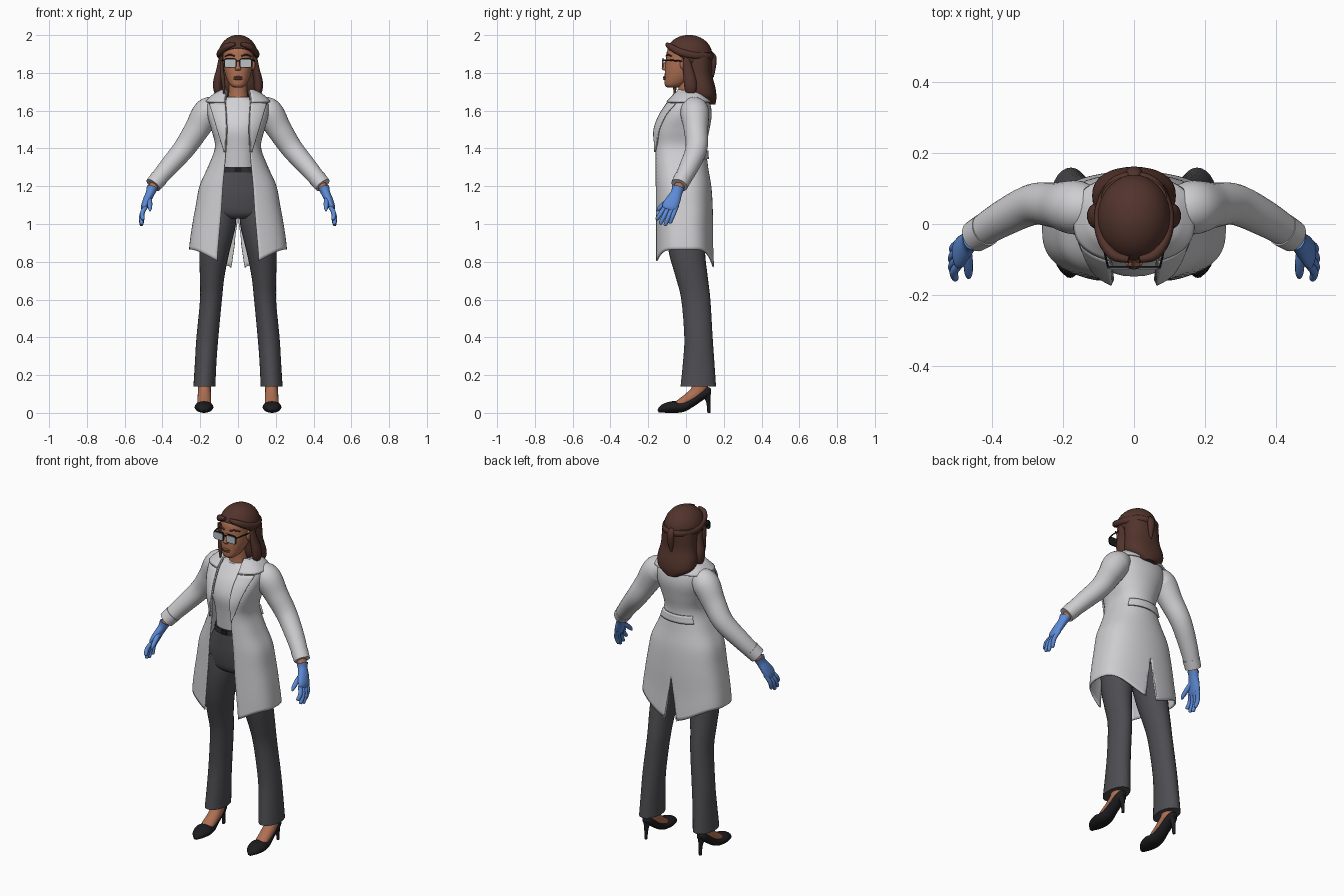
import bpy, bmesh, math
from mathutils import Vector, Matrix

cube = bpy.data.objects.get("Cube")
if cube:
    bpy.data.objects.remove(cube, do_unlink=True)


def material(name, colour):
    mat = bpy.data.materials.new(name)
    mat.use_nodes = True
    rgba = (*colour, 1)
    mat.diffuse_color = rgba
    shader = next(n for n in mat.node_tree.nodes if n.type == 'BSDF_PRINCIPLED')
    shader.inputs["Base Color"].default_value = rgba
    return mat


COAT = material("coat_white", (.62, .61, .63))
SHIRT = material("shirt_white", (.65, .64, .66))
TROUSER = material("charcoal", (.075, .073, .082))
BLACK = material("black", (.012, .012, .014))
GLOVE = material("glove_blue", (.11, .26, .68))
SKIN = material("skin", (.42, .16, .085))
HAIR = material("hair_brown", (.085, .034, .025))
LENS = material("lens_grey", (.5, .54, .56))
LIPS = material("lip_brown", (.27, .085, .055))
BELT = material("belt_grey", (.03, .03, .034))


def finish(bm, name, mat, mirror=False, thickness=0):
    """Turn a bmesh into a smooth object with optional mirror and thickness."""
    bmesh.ops.recalc_face_normals(bm, faces=bm.faces)
    mesh = bpy.data.meshes.new(name)
    bm.to_mesh(mesh)
    bm.free()
    mesh.materials.append(mat)
    mesh.shade_smooth()
    mesh.set_sharp_from_angle(angle=math.radians(45))
    obj = bpy.data.objects.new(name, mesh)
    bpy.context.scene.collection.objects.link(obj)
    if mirror:
        mod = obj.modifiers.new("mirror", 'MIRROR')
        mod.merge_threshold = .0005
    if thickness:
        mod = obj.modifiers.new("thickness", 'SOLIDIFY')
        mod.thickness = thickness
        mod.offset = 0
    return obj


def spline(keys, t):
    """Smooth value through a list of number tuples."""
    last = len(keys) - 1
    i = min(int(t), last - 1)
    f = t - i
    a, b, c, d = (keys[min(max(i + k, 0), last)] for k in (-1, 0, 1, 2))
    return [q + f * ((r - p) / 2 + f * (p - 2.5 * q + 2 * r - s / 2 + f * (1.5 * (q - r) + (s - p) / 2)))
            for p, q, r, s in zip(a, b, c, d)]


def loft(name, keys, mat, ref=None, mirror=False, steps=4, sides=20, power=1):
    """Skin ellipses (x, y, z, width, depth); level rings, or rings across the path if ref is given."""
    count = (len(keys) - 1) * steps
    rings = [spline(keys, k / steps) for k in range(count + 1)]
    pts = [Vector(r[:3]) for r in rings]
    bm = bmesh.new()
    loops = []
    for k, r in enumerate(rings):
        u, v = Vector((1, 0, 0)), Vector((0, 1, 0))
        if ref:
            t = (pts[min(k + 1, count)] - pts[max(k - 1, 0)]).normalized()
            v = Vector(ref)
            v = (v - t * v.dot(t)).normalized()
            u = v.cross(t)
        loop = []
        for s in range(sides):
            c, n = math.cos(math.tau * s / sides), math.sin(math.tau * s / sides)
            c, n = (math.copysign(abs(w) ** power, w) for w in (c, n))
            loop.append(bm.verts.new(pts[k] + u * r[3] * c + v * r[4] * n))
        loops.append(loop)
    for a, b in zip(loops, loops[1:]):
        for s in range(sides):
            bm.faces.new((a[s - 1], a[s], b[s], b[s - 1]))
    bm.faces.new(loops[0])
    bm.faces.new(loops[-1])
    return finish(bm, name, mat, mirror)


def body(rows):
    """Rows of (z, front y, back y, half width) as ring keys on the centre line."""
    return [(0, (f + b) / 2, z, w, (b - f) / 2) for z, f, b, w in rows]


def ball(name, loc, size, mat, mirror=False):
    bm = bmesh.new()
    bmesh.ops.create_uvsphere(bm, u_segments=20, v_segments=12, radius=1,
                              matrix=Matrix.Translation(loc) @ Matrix.Diagonal((*size, 1)))
    return finish(bm, name, mat, mirror)


def plate(name, loc, size, mat, mirror=True, bevel=0):
    bm = bmesh.new()
    bmesh.ops.create_cube(bm, size=1, matrix=Matrix.Translation(loc) @ Matrix.Diagonal((*size, 1)))
    if bevel:
        edges = [e for e in bm.edges if abs(e.verts[0].co.y - e.verts[1].co.y) > 1e-4]
        bmesh.ops.bevel(bm, geom=edges, offset=bevel, segments=4, affect='EDGES', profile=.5)
    return finish(bm, name, mat, mirror)


# Coat cross-sections: z, opening half width, half width, front y, back y
COAT_ROWS = [(.83, .11, .255, -.165, .145), (.95, .1, .242, -.165, .14), (1.08, .088, .222, -.165, .138),
             (1.2, .08, .2, -.165, .13), (1.31, .07, .152, -.168, .112), (1.41, .062, .118, -.172, .104),
             (1.5, .058, .137, -.17, .12), (1.58, .06, .158, -.138, .132), (1.645, .064, .155, -.095, .122),
             (1.685, .06, .115, -.06, .095), (1.705, .055, .078, -.042, .075)]


def coat_row(z):
    i = max(k for k in range(len(COAT_ROWS) - 1) if COAT_ROWS[k][0] <= z or k == 0)
    low, high = COAT_ROWS[i][0], COAT_ROWS[i + 1][0]
    return spline(COAT_ROWS, i + min((z - low) / (high - low), 1))[1:]


def coat_patch(name, z0, z1, start, end, mat, off=0, rows=16, cols=24, hem=False, thickness=.008):
    """Half of a sheet lying on the coat; start and end give its angle limits at each height."""
    bm = bmesh.new()
    grid = []
    for r in range(rows + 1):
        z = z0 + (z1 - z0) * r / rows
        opening, w, f, b = coat_row(z)
        a0, a1 = start(z, opening, w), end(z, opening, w)
        line = []
        for k in range(cols + 1):
            a = a0 + (a1 - a0) * k / cols
            c = math.cos(a)
            x = (w + off) * math.sin(a)
            y = (f + b) / 2 - ((b - f) / 2 + off) * math.copysign(abs(c) ** .7, c)
            lift = 0
            if hem:
                fade = max(0, 1 - (z - z0) / .3)
                lift = fade * (.035 - (.09 if c > 0 else .095) * abs(c) ** 4)
                x = max(x, max(0, 1.03 - z - lift) * .15)
            line.append(bm.verts.new((0 if abs(x) < 1e-5 else x, y, z + lift)))
        grid.append(line)
    for a, b in zip(grid, grid[1:]):
        for k in range(cols):
            bm.faces.new((a[k], a[k + 1], b[k + 1], b[k]))
    return finish(bm, name, mat, True, thickness)


def edge(z, opening, w):
    return math.asin(opening / w)


def back(z, opening, w):
    return math.pi


def lapel_edge(z, opening, w):
    return math.asin(min(.9, max(opening + .004, .066 + (z - 1.38) * .3) / w))


# Coat body, lapels, collar and half belt
coat_patch("coat_body", .83, 1.705, edge, back, COAT, rows=48, cols=36, hem=True)
coat_patch("lapel", 1.38, 1.64, edge, lapel_edge, COAT, off=.009, cols=8)
coat_patch("collar", 1.645, 1.712, edge, back, COAT, off=.012, rows=8, thickness=.012)
coat_patch("back_belt", 1.345, 1.39, lambda *_: 2.3, back, COAT, off=.009, rows=4, thickness=.01)

# Sleeves, with a turned cuff at the wrist
loft("sleeve", [(.1, .045, 1.615, .055, .055), (.16, .046, 1.592, .076, .076), (.22, .053, 1.498, .066, .064),
                (.285, .055, 1.4, .058, .058), (.37, .015, 1.3, .05, .051), (.448, -.034, 1.207, .041, .042)],
     COAT, ref=(0, 1, 0), mirror=True, steps=6, sides=28)
loft("cuff", [(.418, -.016, 1.243, .047, .048), (.449, -.035, 1.206, .044, .045)],
     COAT, ref=(0, 1, 0), mirror=True, sides=28)

# Shirt, belt and trousers
loft("shirt", body([(1.28, -.12, .09, .1), (1.4, -.135, .085, .1), (1.5, -.148, .095, .12),
                    (1.58, -.122, .1, .135), (1.64, -.08, .085, .115), (1.672, -.055, .06, .065)]),
     SHIRT, sides=32, power=.85)
loft("belt", body([(1.272, -.129, .097, .113), (1.302, -.129, .095, .11)]), BELT, sides=32, power=.85)
plate("buckle", (0, -.131, 1.287), (.036, .008, .026), BLACK, mirror=False, bevel=.005)
loft("trouser_hips", body([(1.03, -.085, .1, .12), (1.06, -.11, .112, .175), (1.14, -.122, .115, .175),
                           (1.21, -.123, .107, .148), (1.29, -.122, .09, .106)]), TROUSER, sides=32, power=.85)
loft("trouser_leg", [(.095, -.002, 1.12, .085, .105), (.104, -.002, 1, .093, .106), (.125, .005, .85, .079, .096),
                     (.137, .03, .72, .065, .085), (.143, .052, .6, .058, .077), (.162, .066, .4, .058, .075),
                     (.171, .067, .27, .057, .083), (.178, .065, .14, .058, .094)],
     TROUSER, mirror=True, sides=28)

# Feet and pointed high-heeled shoes
loft("foot", [(.178, .08, .19, .036, .04), (.178, .068, .12, .034, .042), (.178, .03, .085, .036, .034),
              (.179, -.03, .05, .036, .024), (.18, -.08, .03, .028, .015)], SKIN, ref=(0, 1, .2), mirror=True)


def shoe_key(y, low, high, w):
    return (.18, y, (low + high) / 2, w, (high - low) / 2)


loft("shoe", [shoe_key(*k) for k in [(-.148, .002, .016, .01), (-.12, 0, .046, .036), (-.07, 0, .062, .05),
                                     (-.02, .004, .06, .043), (.03, .032, .085, .035), (.08, .066, .118, .034),
                                     (.115, .085, .138, .027), (.133, .1, .128, .012)]],
     BLACK, ref=(0, 0, 1), mirror=True)
loft("shoe_heel", [(.18, .106, .1, .024, .024), (.18, .118, .06, .012, .012), (.18, .122, 0, .008, .009)],
     BLACK, mirror=True, sides=12)

# Wrists and gloved hands
loft("wrist", [(.435, -.027, 1.22, .026, .028), (.462, -.046, 1.17, .024, .027)], SKIN, ref=(0, 1, 0), mirror=True)
loft("glove_palm", [(.454, -.041, 1.193, .03, .034), (.464, -.05, 1.165, .024, .03), (.48, -.066, 1.13, .022, .038),
                    (.494, -.084, 1.095, .019, .042), (.499, -.092, 1.075, .012, .035)],
     GLOVE, ref=(0, 1, 0), mirror=True)
TIPS = {"index": (.503, -.156, 1.022), "middle": (.51, -.138, .997),
        "ring": (.511, -.112, .99), "little": (.506, -.086, 1.003)}
for i, (finger, tip) in enumerate(TIPS.items()):
    root = Vector((.49, -.112 + .021 * i, 1.09 + .002 * i))
    tip = Vector(tip)
    mid = (root + tip) / 2 + Vector((.011, 0, 0))
    loft("glove_" + finger, [(*root, .012, .012), (*mid, .012, .012), (*(mid * .15 + tip * .85), .01, .01),
                             (*tip, .004, .004)], GLOVE, ref=(0, 1, 0), mirror=True, sides=10)
loft("glove_thumb", [(.474, -.068, 1.14, .016, .016), (.468, -.105, 1.115, .014, .014),
                     (.466, -.14, 1.085, .011, .011), (.466, -.152, 1.068, .004, .004)],
     GLOVE, ref=(1, 0, 0), mirror=True, sides=12)

# Neck, head and face
loft("neck", [(0, .012, 1.63, .062, .06), (0, .01, 1.69, .05, .05), (0, .005, 1.78, .046, .05)], SKIN)
loft("head", body([(1.722, -.098, -.05, .02), (1.736, -.112, -.01, .042), (1.775, -.113, .04, .062),
                   (1.825, -.111, .08, .075), (1.88, -.105, .1, .08), (1.925, -.097, .1, .079),
                   (1.96, -.06, .085, .06)]), SKIN, sides=32, power=.92)
loft("nose", [(0, -.1, 1.872, .008, .008), (0, -.109, 1.845, .01, .011), (0, -.114, 1.824, .016, .015),
              (0, -.108, 1.812, .012, .01)], SKIN, sides=14)
ball("ear", (.08, -.012, 1.845), (.012, .02, .03), SKIN, mirror=True)
for side, z in (("upper", 1.777), ("lower", 1.768)):
    ball(side + "_lip", (0, -.111, z), (.024, .011, .006), LIPS)
loft("eyebrow", [(.018, -.104, 1.889, .004, .004), (.045, -.098, 1.897, .005, .004), (.068, -.076, 1.888, .003, .003)],
     HAIR, ref=(0, 0, 1), mirror=True, sides=8)

# Glasses
plate("glasses_rim", (.041, -.122, 1.853), (.066, .006, .05), BLACK, bevel=.012)
plate("glasses_lens", (.041, -.126, 1.851), (.058, .004, .04), LENS, bevel=.01)
plate("glasses_bridge", (0, -.123, 1.863), (.026, .006, .007), BLACK, mirror=False)
loft("glasses_arm", [(.073, -.122, 1.866, .003, .004), (.084, -.07, 1.866, .003, .004), (.086, -.005, 1.86, .003, .004)],
     BLACK, ref=(0, 0, 1), mirror=True, sides=8)

# Hair cap, cut along a hairline that drops from forehead to ear
bm = bmesh.new()
bmesh.ops.create_uvsphere(bm, u_segments=36, v_segments=24, radius=1,
                          matrix=Matrix.Translation((0, .015, 1.895)) @ Matrix.Diagonal((.101, .121, .103, 1)))
bmesh.ops.bisect_plane(bm, geom=bm.verts[:] + bm.edges[:] + bm.faces[:], plane_co=(0, -.11, 1.938),
                       plane_no=(0, .07, .11), clear_inner=True)
finish(bm, "hair_cap", HAIR, thickness=.006)

# Long back hair, rolled side strands, tied tail and loose locks
loft("hair_back", [(0, .06, 1.91, .094, .075), (0, .062, 1.86, .1, .076), (0, .066, 1.79, .105, .073),
                   (0, .078, 1.72, .118, .078), (0, .095, 1.67, .106, .066), (0, .125, 1.632, .04, .03)],
     HAIR, sides=32, power=.9)
loft("hair_side_roll", [(.015, -.1, 1.952, .009, .009), (.06, -.086, 1.94, .015, .017), (.094, -.03, 1.91, .014, .019),
                        (.098, .045, 1.893, .012, .018), (.06, .117, 1.89, .012, .018), (0, .14, 1.886, .012, .016)],
     HAIR, ref=(0, 0, 1), mirror=True, sides=12)
loft("hair_tail", [(0, .125, 1.91, .014, .01), (0, .145, 1.885, .022, .015), (0, .145, 1.84, .02, .015),
                   (0, .14, 1.775, .006, .006)], HAIR, ref=(0, 1, 0))
loft("hair_side_lock", [(.088, .0, 1.89, .012, .016), (.096, .01, 1.82, .018, .026), (.108, .022, 1.75, .024, .034),
                        (.106, .026, 1.7, .02, .028), (.09, .035, 1.665, .006, .008)],
     HAIR, ref=(0, 1, 0), mirror=True)
loft("loose_right_lock", [(-.088, -.05, 1.89, .008, .012), (-.086, -.05, 1.82, .01, .013), (-.078, -.058, 1.75, .01, .012),
                          (-.072, -.06, 1.68, .004, .004)], HAIR, ref=(0, 1, 0), sides=12)
